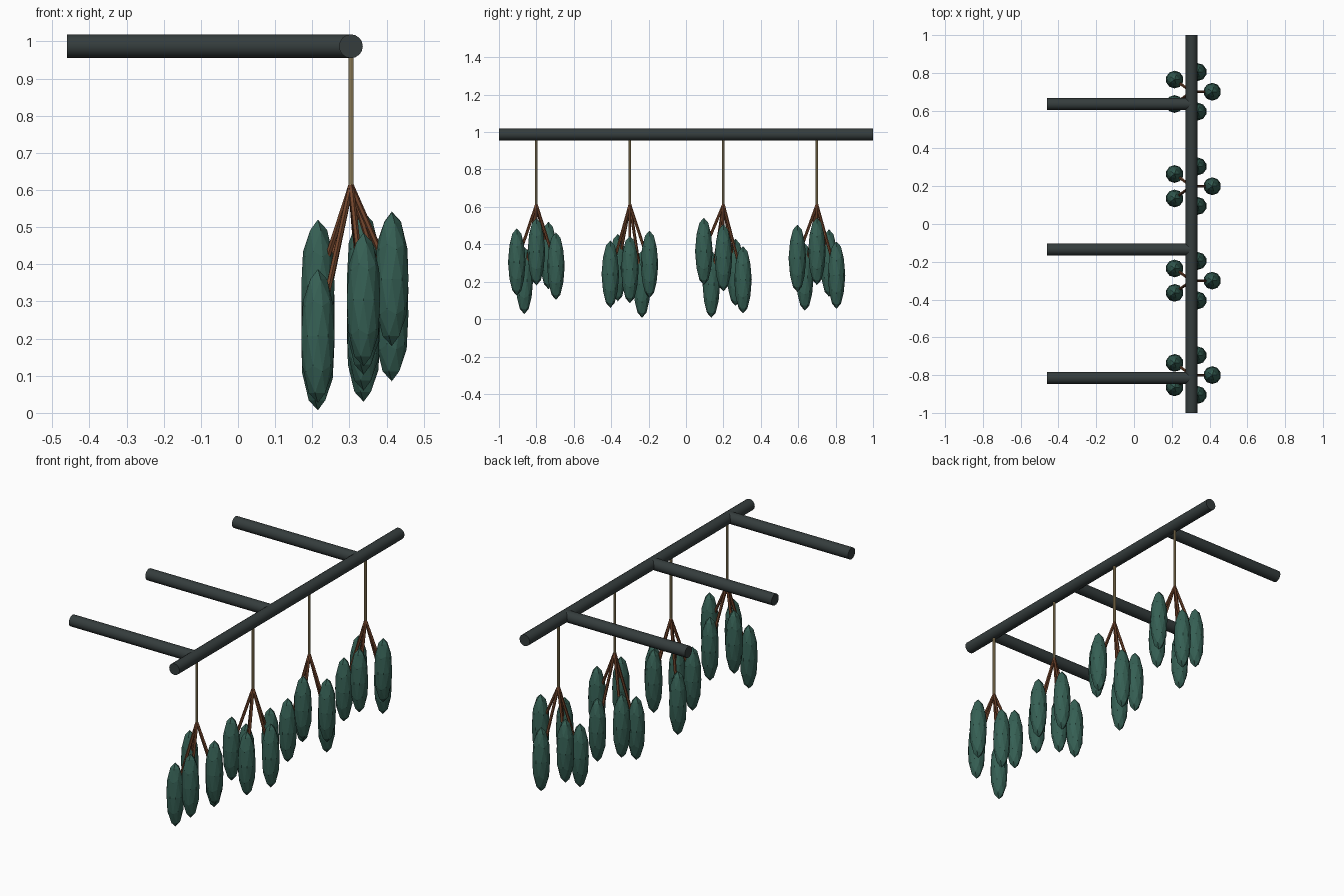
import bpy, bmesh, math
from mathutils import Vector, Matrix

cube = bpy.data.objects.get("Cube")
if cube:
    bpy.data.objects.remove(cube)


def material(name, colour):
    m = bpy.data.materials.new(name)
    m.use_nodes = True
    m.diffuse_color = (*colour, 1)
    m.node_tree.nodes["Principled BSDF"].inputs["Base Color"].default_value = (*colour, 1)
    return m


IRON = material("dark iron", (0.035, 0.046, 0.046))
ROPE = material("tan rope", (0.42, 0.32, 0.15))
STEM = material("brown stem", (0.17, 0.06, 0.025))
POD = material("deep green", (0.036, 0.115, 0.088))


def finish(name, bm, mat, smooth=None):
    mesh = bpy.data.meshes.new(name)
    bm.to_mesh(mesh)
    bm.free()
    mesh.materials.append(mat)
    obj = bpy.data.objects.new(name, mesh)
    bpy.context.collection.objects.link(obj)
    if smooth:
        bpy.ops.object.select_all(action="DESELECT")
        obj.select_set(True)
        bpy.context.view_layer.objects.active = obj
        bpy.ops.object.shade_smooth_by_angle(angle=smooth)
    return obj


def rod(name, start, end, radius, sides, mat):
    """Capped cylinder running between two points."""
    start, end = Vector(start), Vector(end)
    axis = end - start
    turn = axis.to_track_quat("Z", "Y").to_matrix().to_4x4()
    bm = bmesh.new()
    bmesh.ops.create_cone(bm, cap_ends=True, segments=sides, radius1=radius,
                          radius2=radius, depth=axis.length,
                          matrix=Matrix.Translation((start + end) / 2) @ turn)
    return finish(name, bm, mat, math.radians(40))


def pod(name, centre):
    """Long faceted pod."""
    bm = bmesh.new()
    bmesh.ops.create_icosphere(bm, subdivisions=2, radius=1)
    bmesh.ops.scale(bm, vec=(0.047, 0.047, 0.18), verts=bm.verts)
    bmesh.ops.translate(bm, vec=centre, verts=bm.verts)
    return finish(name, bm, POD)


RAIL_X, RAIL_Z, RAIL_R = 0.304, 0.987, 0.032
KNOT_Z = 0.612

# Rail with three wall arms
rod("rail", (RAIL_X, -1, RAIL_Z), (RAIL_X, 1, RAIL_Z), RAIL_R, 16, IRON)
for i, y in enumerate((-0.815, -0.135, 0.635)):
    rod(f"wall_arm_{i + 1}", (-0.46, y, RAIL_Z), (RAIL_X, y, RAIL_Z), RAIL_R, 16, IRON)

# Hanging bunches: pod centre heights, counter-clockwise from +x
bunches = {
    -0.8: (0.36, 0.283, 0.34, 0.207, 0.305),
    -0.3: (0.265, 0.293, 0.187, 0.275, 0.24),
    0.2: (0.328, 0.21, 0.25, 0.187, 0.362),
    0.7: (0.362, 0.235, 0.30, 0.225, 0.325),
}
for b, (y, heights) in enumerate(bunches.items(), 1):
    knot = Vector((RAIL_X, y, KNOT_Z))
    rod(f"rope_{b}", (RAIL_X, y, RAIL_Z), knot, 0.007, 8, ROPE)
    for p, z in enumerate(heights):
        a = p * math.tau / 5
        centre = Vector((RAIL_X + 0.11 * math.cos(a), y + 0.11 * math.sin(a), z))
        rod(f"stem_{b}_{p + 1}", knot, centre, 0.008, 6, STEM)
        pod(f"pod_{b}_{p + 1}", centre)
